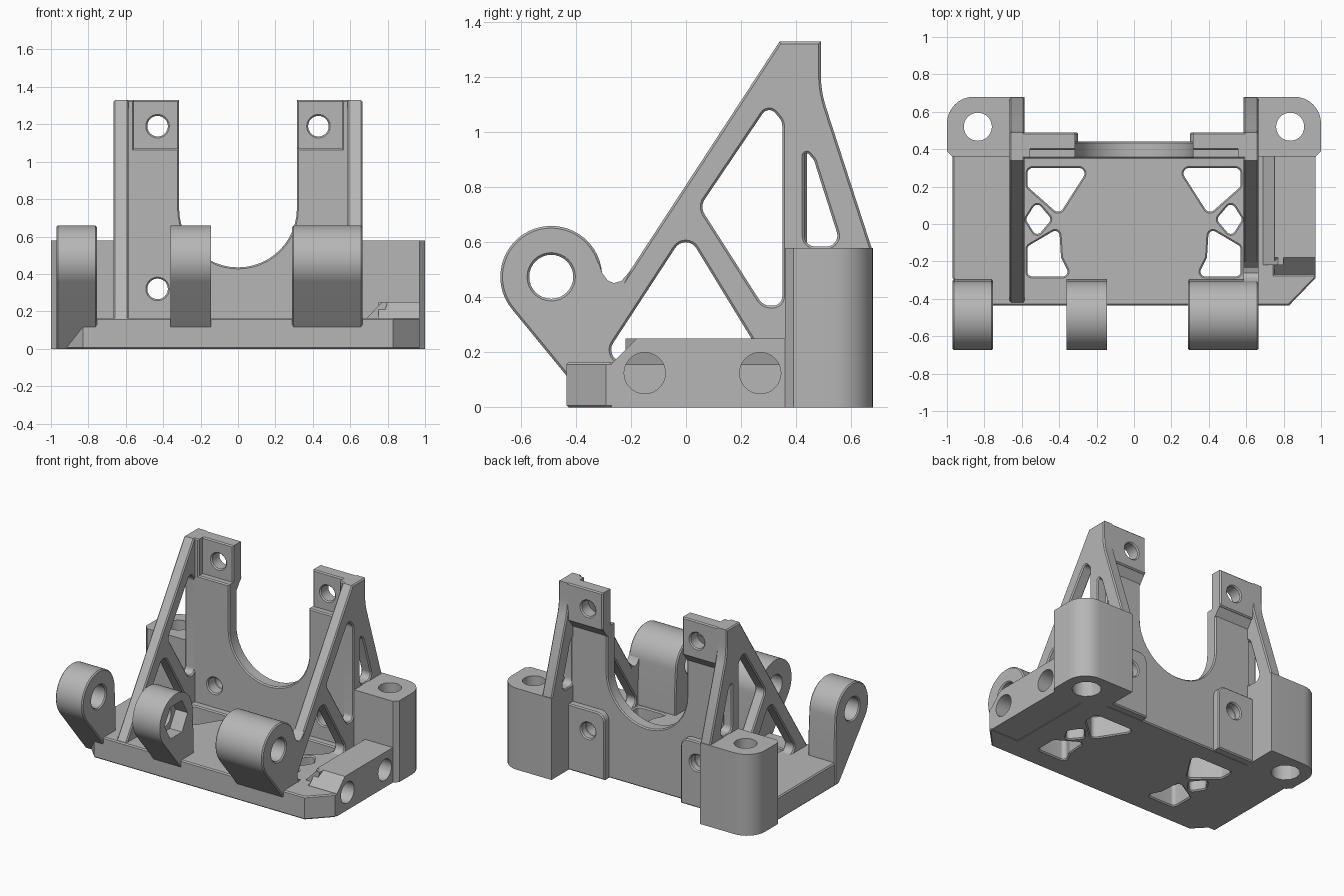
import bpy, bmesh, math
from mathutils import Vector, Matrix

cube = bpy.data.objects.get("Cube")
if cube:
    bpy.data.objects.remove(cube, do_unlink=True)

grey = bpy.data.materials.new("plain grey")
grey.use_nodes = True
COLOUR = (0.47, 0.47, 0.47, 1)
grey.diffuse_color = COLOUR
grey.node_tree.nodes["Principled BSDF"].inputs["Base Color"].default_value = COLOUR

# Local profile plane to world, by extrusion axis
AXES = {
    "x": Matrix(((0, 0, 1), (1, 0, 0), (0, 1, 0))),
    "y": Matrix(((1, 0, 0), (0, 0, 1), (0, 1, 0))),
    "z": Matrix.Identity(3),
}
EDGE = 0.008


def arc(cx, cy, r, start, end, n=24):
    angles = [math.radians(start + (end - start) * i / n) for i in range(n + 1)]
    return [(cx + r * math.cos(a), cy + r * math.sin(a)) for a in angles]


def circle(cx, cy, r, n=32):
    return arc(cx, cy, r, 0, 360, n)[:-1]


def rounded(points, radius=0.0, n=8):
    """Round the corners; a third value on a point overrides the radius."""
    out = []
    for i, p in enumerate(points):
        r = p[2] if len(p) > 2 else radius
        here = Vector(p[:2])
        if r == 0:
            out.append(tuple(here))
            continue
        a = Vector(points[i - 1][:2]) - here
        b = Vector(points[(i + 1) % len(points)][:2]) - here
        half = a.angle(b) / 2
        reach = min(r / math.tan(half), 0.49 * a.length, 0.49 * b.length)
        r = reach * math.tan(half)
        a.normalize()
        b.normalize()
        centre = here + (a + b).normalized() * (r / math.sin(half))
        first, last = here + a * reach - centre, here + b * reach - centre
        turn = math.atan2(first.x * last.y - first.y * last.x, first.dot(last))
        for k in range(n + 1):
            out.append(tuple(centre + Matrix.Rotation(turn * k / n, 2) @ first))
    return out


def flip(points, side):
    return [(side * p[0], *p[1:]) for p in points]


def extrude(name, axis, lo, hi, outline, holes=(), edge=EDGE):
    """Extrude a flat profile with holes along an axis, with chamfered rims."""
    curve = bpy.data.curves.new(name, "CURVE")
    curve.dimensions = "2D"
    curve.fill_mode = "BOTH"
    curve.extrude = (hi - lo) / 2 - edge
    curve.bevel_depth = edge
    curve.bevel_resolution = 0
    curve.offset = -edge
    for loop in (outline, *holes):
        spline = curve.splines.new("POLY")
        spline.points.add(len(loop) - 1)
        for point, co in zip(spline.points, loop):
            point.co = (co[0], co[1], 0, 1)
        spline.use_cyclic_u = True
    temp = bpy.data.objects.new(name + "_profile", curve)
    bpy.context.collection.objects.link(temp)
    bpy.context.view_layer.update()
    graph = bpy.context.evaluated_depsgraph_get()
    mesh = bpy.data.meshes.new_from_object(temp.evaluated_get(graph))
    bpy.data.objects.remove(temp, do_unlink=True)
    bpy.data.curves.remove(curve)

    shift = Vector([(lo + hi) / 2 if a == axis else 0 for a in "xyz"])
    bm = bmesh.new()
    bm.from_mesh(mesh)
    bm.transform(Matrix.Translation(shift) @ AXES[axis].to_4x4())
    bmesh.ops.remove_doubles(bm, verts=bm.verts, dist=0.0002)
    bmesh.ops.recalc_face_normals(bm, faces=bm.faces)
    for face in bm.faces:
        face.smooth = True
        face.material_index = 0
    bm.to_mesh(mesh)
    bm.free()
    mesh.set_sharp_from_angle(angle=math.radians(30))
    mesh.materials.clear()
    mesh.materials.append(grey)
    mesh.name = name
    ob = bpy.data.objects.new(name, mesh)
    bpy.context.collection.objects.link(ob)
    return ob


def box(x0, x1, y0, y1):
    return [(x0, y0), (x1, y0), (x1, y1), (x0, y1)]


# Base plate with lightening windows, stepped back for the side block
base = [(-0.97, 0.4), (-0.97, -0.29), (-0.83, -0.435), (0.83, -0.435),
        (0.97, -0.29), (0.97, -0.27), (0.75, -0.27), (0.75, 0.4)]
windows = []
for s in (-1, 1):
    windows += [
        rounded(flip([(0.24, 0.3), (0.57, 0.3), (0.57, 0.2), (0.4, 0.05)], s), 0.03),
        rounded(flip([(0.44, 0.025), (0.52, 0.12), (0.58, 0.025), (0.52, -0.07)], s), 0.025),
        rounded(flip([(0.4, -0.02), (0.57, -0.12), (0.57, -0.28), (0.34, -0.28),
                      (0.39, -0.18)], s), 0.025),
    ]
extrude("base_plate", "z", 0, 0.165, base, windows)

# Raised side block with two blind screw holes
block = [(-0.27, 0), (-0.27, 0.16), (-0.18, 0.25), (0.4, 0.25), (0.4, 0)]
extrude("side_block", "x", 0.75, 0.97, block,
        [circle(y, 0.125, 0.075) for y in (-0.15, 0.27)], edge=0)
extrude("side_block_slope", "y", -0.22, 0.38,
        [(0.68, 0.155), (0.77, 0.25), (0.8, 0.25), (0.8, 0.155)][:3] + [(0.77, 0.155)], edge=0)

# Back plate with a U-shaped opening
half = [(0.6, 0), (0.6, 1.33), (0.555, 1.33), (0.555, 1.07), (0.315, 1.07)]
outline = half + arc(0, 0.75, 0.315, 0, -180) + flip(half, -1)[::-1]
extrude("back_plate", "y", 0.35, 0.44, outline,
        [circle(s * 0.43, 0.32, 0.055) for s in (-1, 1)])

# Triangulated side arm profile
arm = [(-0.43, 0.05), (-0.43, 0.15), (0.34, 1.33), (0.49, 1.33),
       (0.49, 1.15, 0.4), (0.675, 0.58), (0.675, 0.05)]
arm_holes = [
    rounded([(-0.31, 0.165), (0, 0.64), (0.29, 0.165)], 0.045),
    rounded([(0.05, 0.73), (0.3, 1.1), (0.35, 1.04), (0.35, 0.37), (0.28, 0.37)], 0.05),
    rounded([(0.43, 0.94), (0.465, 0.9), (0.565, 0.585), (0.43, 0.585)], 0.04),
]

for s, side in ((-1, "right"), (1, "left")):
    lo, hi = sorted((s * 0.585, s * 0.665))
    extrude(side + "_arm", "x", lo, hi, rounded(arm), arm_holes)

    # Corner pillar with a wider faceted pocket underneath
    pillar = rounded(flip([(0.585, 0.36), (0.97, 0.36), (1, 0.39),
                           (1, 0.68, 0.16), (0.585, 0.68)], s))
    extrude(side + "_pillar_foot", "z", 0, 0.3, pillar,
            [circle(s * 0.835, 0.52, 0.095, 12)], edge=0)
    extrude(side + "_pillar", "z", 0.3, 0.58, pillar,
            [circle(s * 0.835, 0.52, 0.075)], edge=0)

    # Mounting head at the top of the plate, with a sloped underside
    lo, hi = sorted((s * 0.315, s * 0.6))
    extrude(side + "_head", "y", 0.395, 0.49, box(lo, hi, 1.06, 1.33),
            [circle(s * 0.43, 1.19, 0.055)])
    extrude(side + "_head_slope", "x", lo, hi,
            [(0.4, 1.075), (0.49, 1.075), (0.435, 1)], edge=0)

    # Thick pad behind the lower screw hole
    pad = rounded(flip([(0.6, 0), (0.3, 0), (0.3, 0.47, 0.06), (0.6, 0.47)], s))
    extrude(side + "_rear_pad", "y", 0.43, 0.49, pad, [circle(s * 0.43, 0.32, 0.055)])

# Hinge knuckles on the front edge
CY, CZ = -0.49, 0.475
knuckle = arc(CY, CZ, 0.185, 0, 219.3, 40) + [(-0.34, 0), (-0.295, 0), (-0.295, 0.3)]
bore = circle(CY, CZ, 0.08)
extrude("right_knuckle", "x", -0.97, -0.755, knuckle, [bore])
extrude("left_knuckle", "x", 0.29, 0.665, knuckle, [bore])
extrude("middle_knuckle", "x", -0.36, -0.24, knuckle, [bore], edge=0)
extrude("middle_knuckle_nut_pocket", "x", -0.24, -0.145, knuckle,
        [circle(CY, CZ, 0.13, 6)], edge=0)

# Web joining the left knuckle to its arm
web = [(-0.32, 0.53), (-0.305, 0.49), (-0.285, 0.462), (-0.262, 0.452),
       (-0.235, 0.46), (-0.2, 0.5), (-0.3, 0.3), (-0.4, 0.3)]
extrude("knuckle_web", "x", 0.585, 0.665, web, edge=0)
